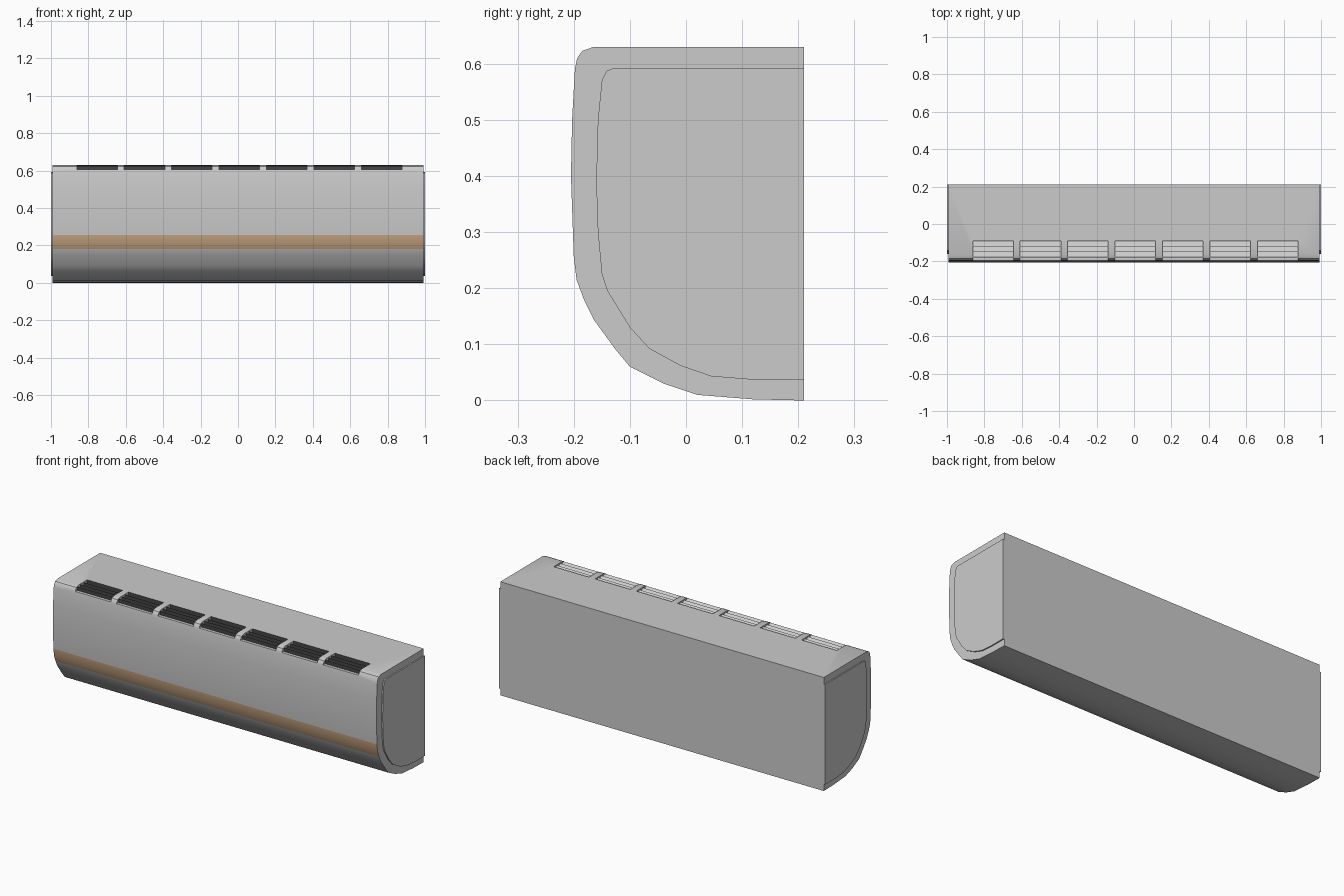
import bpy, bmesh

cube = bpy.data.objects.get("Cube")
if cube:
    bpy.data.objects.remove(cube, do_unlink=True)


def material(name, rgb):
    m = bpy.data.materials.new(name)
    m.use_nodes = True
    m.diffuse_color = (*rgb, 1)
    m.node_tree.nodes["Principled BSDF"].inputs["Base Color"].default_value = (*rgb, 1)
    return m


GREY = material("light grey", (0.6, 0.6, 0.6))
TAN = material("tan trim", (0.58, 0.38, 0.22))
DARK = material("dark vent", (0.06, 0.06, 0.06))


def extrude_profile(name, profile, spans):
    """Extrude a (y, z) outline along x for each (start, end) span."""
    bm = bmesh.new()
    for x0, x1 in spans:
        face = bm.faces.new([bm.verts.new((x0, y, z)) for y, z in profile])
        out = bmesh.ops.extrude_face_region(bm, geom=[face])
        moved = [v for v in out["geom"] if isinstance(v, bmesh.types.BMVert)]
        bmesh.ops.translate(bm, verts=moved, vec=(x1 - x0, 0, 0))
    bmesh.ops.recalc_face_normals(bm, faces=bm.faces)
    mesh = bpy.data.meshes.new(name)
    bm.to_mesh(mesh)
    bm.free()
    obj = bpy.data.objects.new(name, mesh)
    bpy.context.collection.objects.link(obj)
    for m in (GREY, TAN, DARK):
        mesh.materials.append(m)
    return obj


def smooth(obj):
    bpy.ops.object.select_all(action="DESELECT")
    obj.select_set(True)
    bpy.context.view_layer.objects.active = obj
    bpy.ops.object.shade_smooth_by_angle(angle=0.6)


# Housing: rounded front, flat back, top and bottom
housing = extrude_profile("housing", [
    (0.21, 0), (0.12, 0.002), (0.02, 0.01), (-0.04, 0.03), (-0.1, 0.06),
    (-0.125, 0.09), (-0.165, 0.145), (-0.182, 0.18), (-0.195, 0.215),
    (-0.2, 0.255), (-0.205, 0.4), (-0.203, 0.5), (-0.198, 0.59),
    (-0.194, 0.61), (-0.185, 0.623), (-0.165, 0.63), (0.21, 0.63)],
    [(-0.993, 0.993)])

# Trim band along the lower front
for p in housing.data.polygons:
    if p.normal.y < -0.5 and abs(p.normal.x) < 0.5 and 0.18 < p.center.z < 0.255:
        p.material_index = 1

# Vent cutter: sawtooth louvres with upright front faces
FLOOR, PEAK, FRONT, PITCH, ROWS = 0.605, 0.626, -0.178, 0.029, 3
teeth = [(-0.25, 0.7), (-0.25, FLOOR)]
for i in range(ROWS):
    y = FRONT + i * PITCH
    teeth += [(y, FLOOR), (y, PEAK)]
back = FRONT + ROWS * PITCH
teeth += [(back, FLOOR), (back, 0.7)]
spans = [(-0.862 + i * 0.2535, -0.645 + i * 0.2535) for i in range(7)]
cutter = extrude_profile("vent_cutter", teeth, spans)
cutter.hide_render = True
for p in cutter.data.polygons:
    upright = abs(p.normal.y) > 0.9
    p.material_index = 2 if upright else 0

cut = housing.modifiers.new("vents", "BOOLEAN")
cut.operation = "DIFFERENCE"
cut.solver = "EXACT"
cut.object = cutter
bpy.context.view_layer.objects.active = housing
bpy.ops.object.modifier_apply(modifier=cut.name)
bpy.data.objects.remove(cutter, do_unlink=True)
smooth(housing)

# Raised end panels
panel = [(0.21, 0.037), (0.12, 0.037), (0.045, 0.043), (-0.01, 0.062),
         (-0.065, 0.092), (-0.1, 0.13), (-0.14, 0.195), (-0.15, 0.225),
         (-0.157, 0.3), (-0.16, 0.39), (-0.157, 0.5), (-0.15, 0.57),
         (-0.142, 0.587), (-0.13, 0.592), (0.21, 0.592)]
for name, span in (("left_end_panel", (0.985, 1.0)), ("right_end_panel", (-1.0, -0.985))):
    smooth(extrude_profile(name, panel, [span]))
